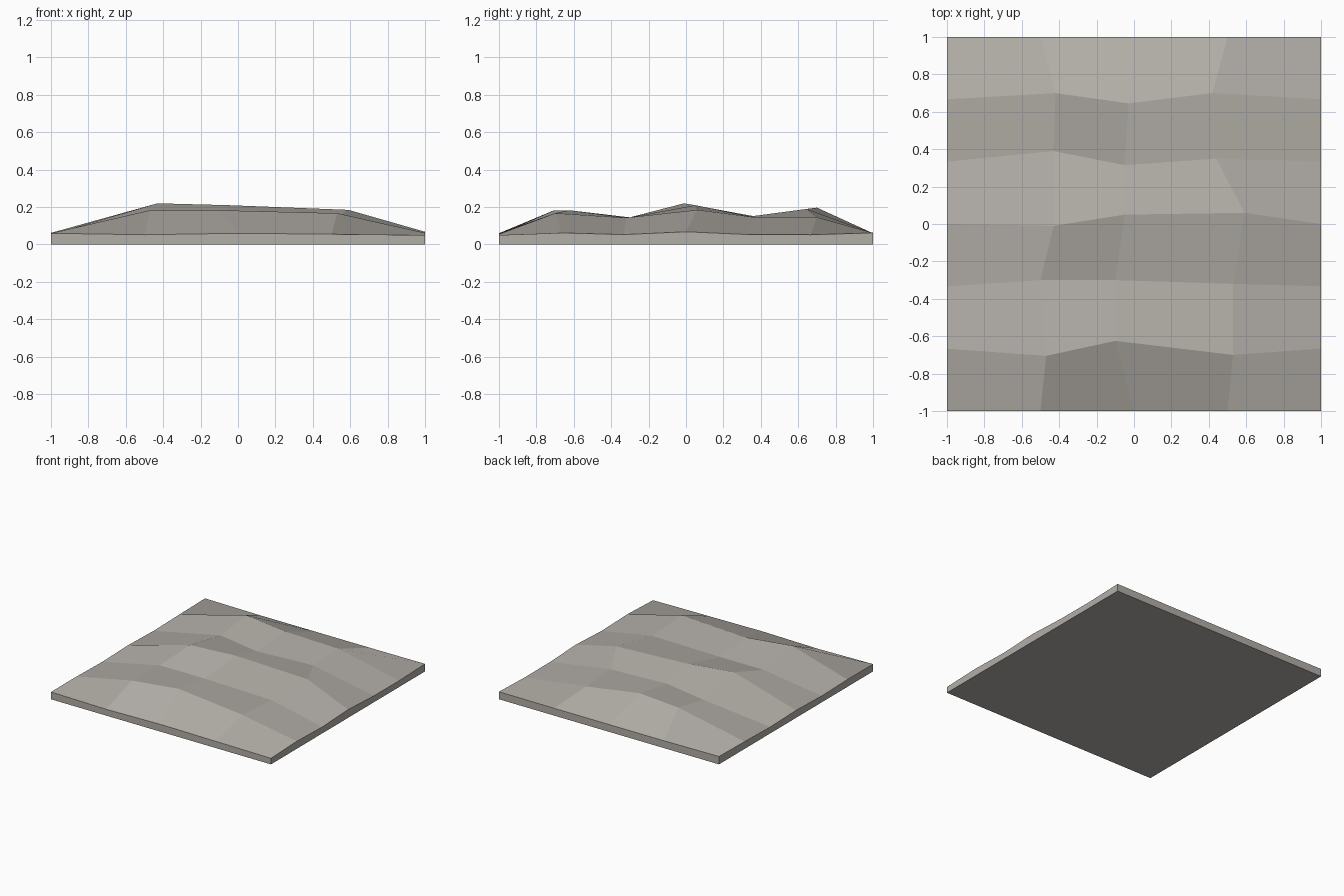
import bpy, bmesh

if "Cube" in bpy.data.objects:
    bpy.data.objects.remove(bpy.data.objects["Cube"])

XS = [-1, -0.5, 0, 0.5, 1]
YS = [-1 + i / 3 for i in range(7)]

# Crest and valley points between the rims, front row to back row
RIDGES = [
    [(-0.47, -0.705, 0.183), (-0.10, -0.625, 0.183), (0.53, -0.70, 0.167)],
    [(-0.50, -0.30, 0.145), (-0.10, -0.30, 0.145), (0.53, -0.32, 0.143)],
    [(-0.43, -0.01, 0.220), (-0.05, 0.05, 0.210), (0.59, 0.06, 0.185)],
    [(-0.43, 0.39, 0.146), (-0.05, 0.315, 0.146), (0.44, 0.35, 0.148)],
    [(-0.42, 0.70, 0.197), (-0.03, 0.645, 0.190), (0.42, 0.70, 0.146)],
]
# Rim heights
FRONT = [0.060, 0.052, 0.060, 0.055, 0.050]
BACK = [0.065, 0.060, 0.060, 0.060, 0.062]
LEFT = [0.060, 0.053, 0.062, 0.053, 0.060]
RIGHT = [0.062, 0.053, 0.068, 0.053, 0.052]

# Full grid of surface points
rows = [[(x, -1, z) for x, z in zip(XS, FRONT)]]
for y, ridge, l, r in zip(YS[1:6], RIDGES, LEFT, RIGHT):
    rows.append([(-1, y, l)] + ridge + [(1, y, r)])
rows.append([(x, 1, z) for x, z in zip(XS, BACK)])

bm = bmesh.new()
grid = [[bm.verts.new(p) for p in row] for row in rows]

# Rippled top surface
for a, b in zip(grid, grid[1:]):
    for i in range(4):
        bm.faces.new((a[i], a[i + 1], b[i + 1], b[i]))

# Side walls and flat underside
rim = (grid[0] + [r[-1] for r in grid[1:-1]] + grid[-1][::-1]
       + [r[0] for r in grid[-2:0:-1]])
base = [bm.verts.new((v.co.x, v.co.y, 0)) for v in rim]
n = len(rim)
for i in range(n):
    j = (i + 1) % n
    bm.faces.new((rim[i], base[i], base[j], rim[j]))
bm.faces.new(base[::-1])
bmesh.ops.recalc_face_normals(bm, faces=bm.faces)

mesh = bpy.data.meshes.new("rippled_ground")
bm.to_mesh(mesh)
bm.free()
ground = bpy.data.objects.new("rippled_ground", mesh)
bpy.context.collection.objects.link(ground)

# Warm grey stone colour
stone = bpy.data.materials.new("warm_grey")
stone.diffuse_color = (0.45, 0.425, 0.39, 1)
stone.use_nodes = True
stone.node_tree.nodes["Principled BSDF"].inputs["Base Color"].default_value = stone.diffuse_color
mesh.materials.append(stone)
